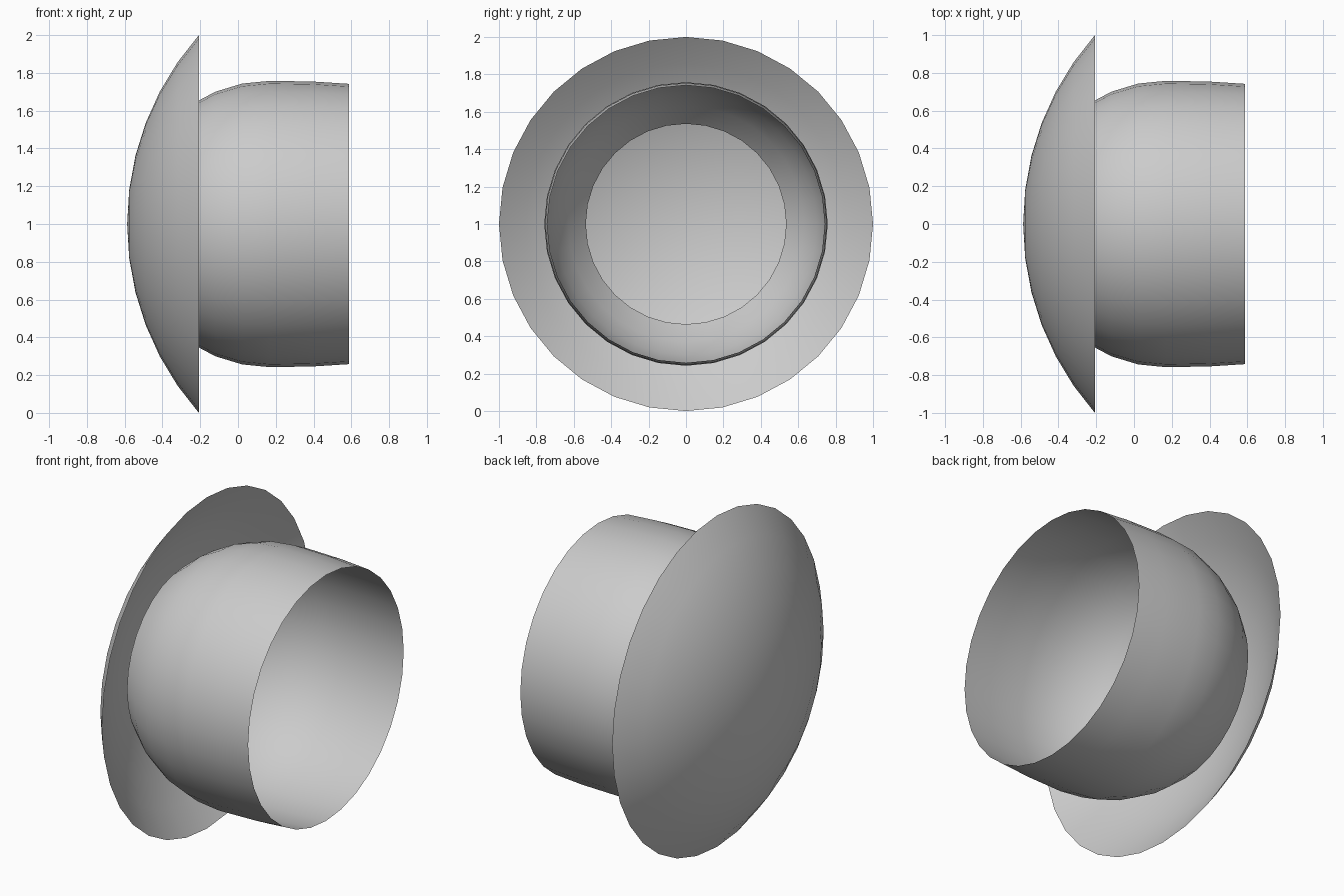
import bpy
import bmesh
from math import sin, cos, radians, asin, pi

SEGMENTS = 32

cube = bpy.data.objects.get("Cube")
if cube:
    bpy.data.objects.remove(cube, do_unlink=True)

grey = bpy.data.materials.new("light_grey")
grey.use_nodes = True
grey.diffuse_color = (0.6, 0.6, 0.6, 1)
grey.node_tree.nodes["Principled BSDF"].inputs["Base Color"].default_value = (0.6, 0.6, 0.6, 1)


def lathe(name, profile):
    """Spin (x, radius) points about the horizontal axis at z = 1 into a thin open shell."""
    bm = bmesh.new()
    verts = [bm.verts.new((x, 0, 1 + r)) for x, r in profile]
    edges = [bm.edges.new(pair) for pair in zip(verts, verts[1:])]
    bmesh.ops.spin(bm, geom=verts + edges, cent=(0, 0, 1), axis=(1, 0, 0),
                   angle=2 * pi, steps=SEGMENTS, use_merge=True)
    bmesh.ops.remove_doubles(bm, verts=bm.verts, dist=0.0005)
    bmesh.ops.recalc_face_normals(bm, faces=bm.faces)
    # Point the normals away from the axis
    face = max(bm.faces, key=lambda f: f.calc_center_median().z)
    if face.normal.z < 0:
        bmesh.ops.reverse_faces(bm, faces=bm.faces)
    mesh = bpy.data.meshes.new(name)
    bm.to_mesh(mesh)
    bm.free()
    mesh.materials.append(grey)
    mesh.shade_smooth()
    obj = bpy.data.objects.new(name, mesh)
    bpy.context.collection.objects.link(obj)
    return obj


# Shallow spherical cap
cap_radius, cap_left, cap_steps = 1.506, -0.587, 6
cap_angle = asin(1 / cap_radius)
lathe("domed_cap", [
    (cap_left + cap_radius * (1 - cos(cap_angle * i / cap_steps)),
     cap_radius * sin(cap_angle * i / cap_steps))
    for i in range(cap_steps + 1)])

# Open sleeve: rounded shoulder with a round hole, then a slightly tapering wall
shoulder_x, shoulder_radius = 0.17, 0.758
shoulder = [(shoulder_x - shoulder_radius * sin(radians(a)),
             shoulder_radius * cos(radians(a)))
            for a in (45, 33.75, 22.5, 11.25, 0)]
lathe("open_sleeve", shoulder + [(0.4, 0.754), (0.587, 0.742)])
